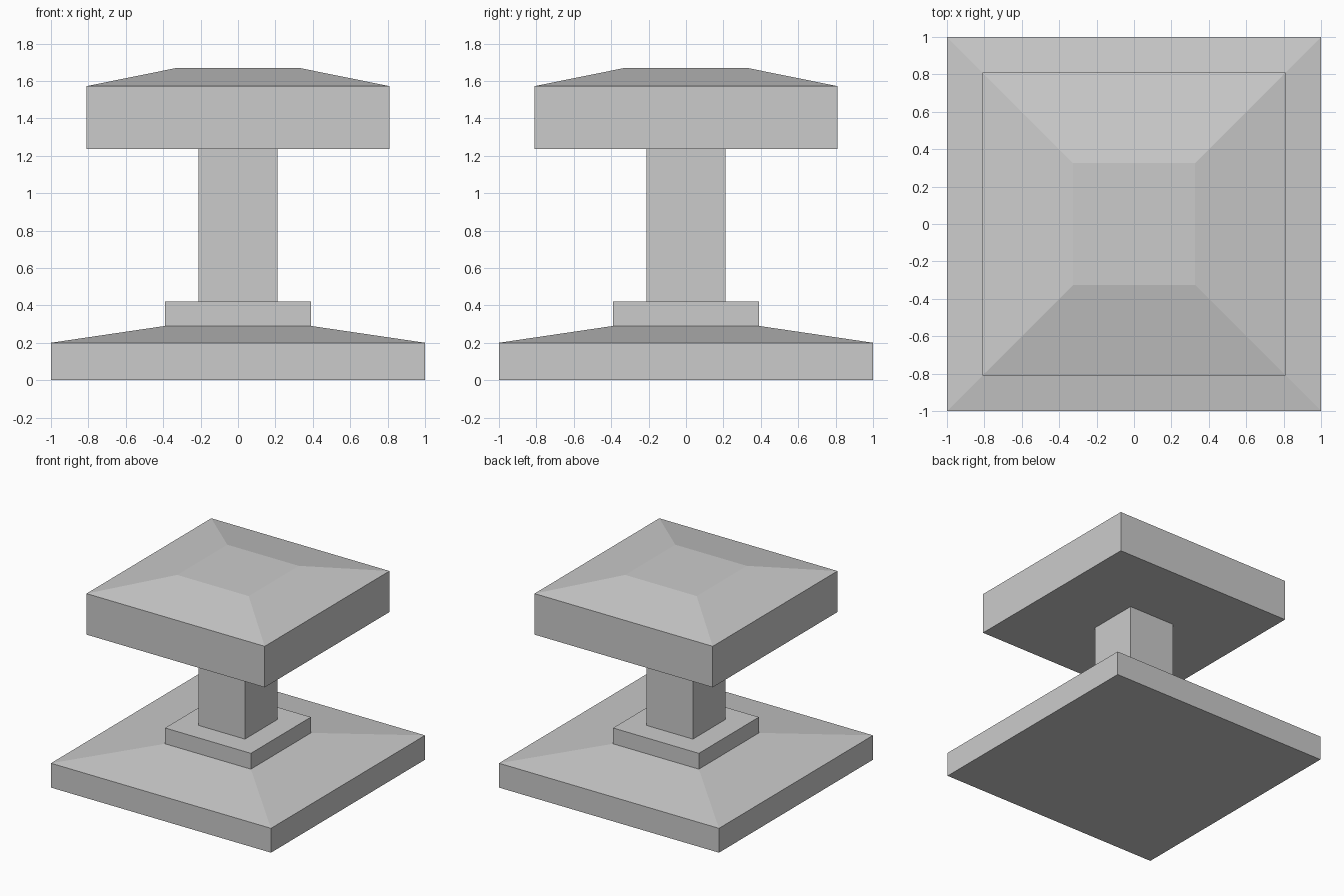
import bpy
import bmesh

if "Cube" in bpy.data.objects:
    bpy.data.objects.remove(bpy.data.objects["Cube"])


def square_stack(name, profile):
    """Closed square solid through (half width, height) levels, bottom to top."""
    bm = bmesh.new()
    rings = [[bm.verts.new((sx * h, sy * h, z))
              for sx, sy in ((-1, -1), (1, -1), (1, 1), (-1, 1))]
             for h, z in profile]
    bm.faces.new(rings[0][::-1])
    bm.faces.new(rings[-1])
    for low, high in zip(rings, rings[1:]):
        for i in range(4):
            j = (i + 1) % 4
            bm.faces.new((low[i], low[j], high[j], high[i]))
    mesh = bpy.data.meshes.new(name)
    bm.to_mesh(mesh)
    bm.free()
    obj = bpy.data.objects.new(name, mesh)
    bpy.context.collection.objects.link(obj)
    return obj


# Wide plinth with sloped top
square_stack("base", [(1.0, 0.0), (1.0, 0.2), (0.39, 0.29)])
# Step around the foot of the column
square_stack("collar", [(0.39, 0.29), (0.39, 0.42)])
# Square post
square_stack("column", [(0.21, 0.42), (0.21, 1.235)])
# Overhanging head with bevelled top
square_stack("cap", [(0.81, 1.235), (0.81, 1.572), (0.325, 1.67)])
